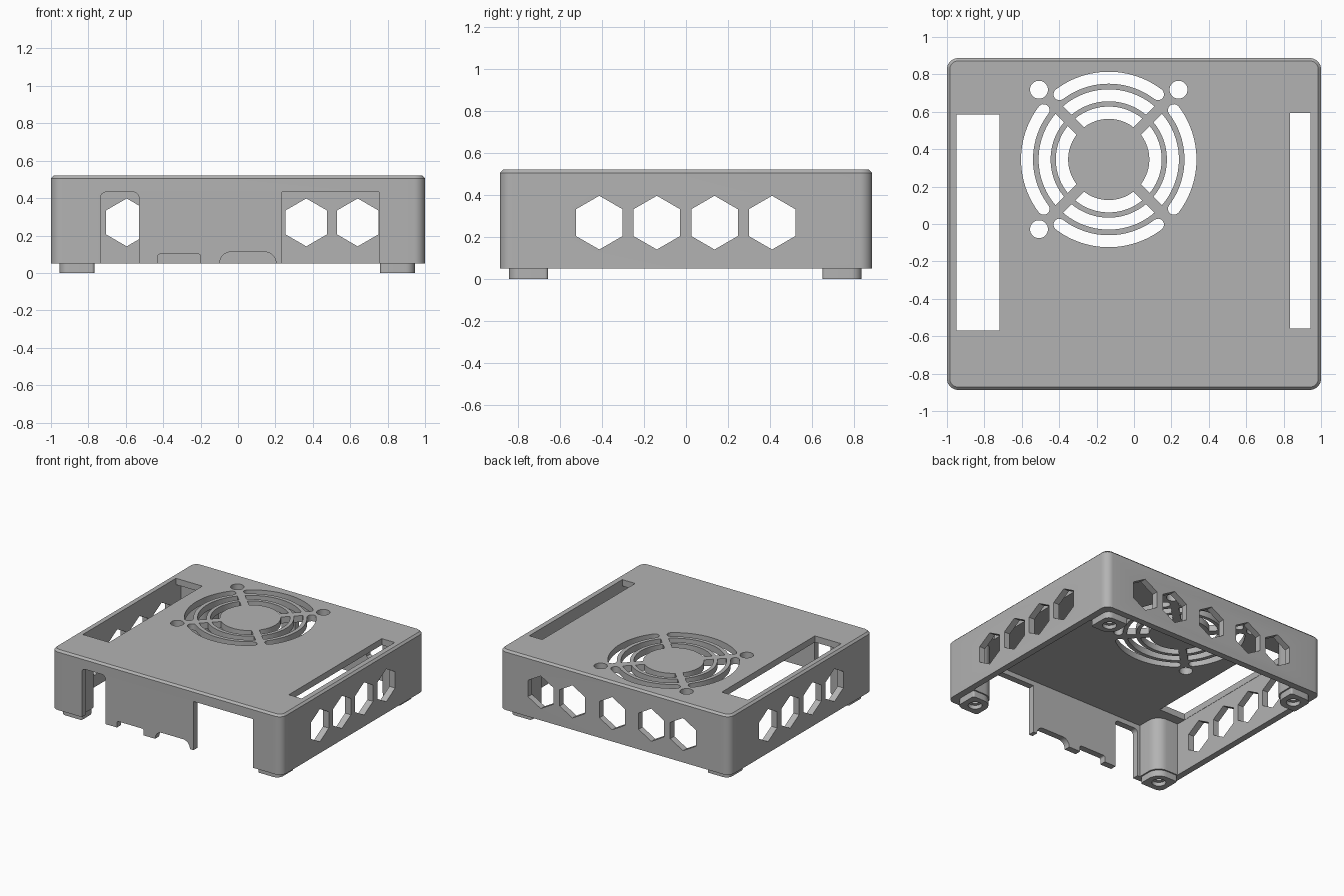
import bpy, bmesh
from math import sin, cos, pi, radians, asin

old = bpy.data.objects.get("Cube")
if old:
    bpy.data.objects.remove(old, do_unlink=True)

# One grey plastic for the whole part
grey = bpy.data.materials.new("grey_plastic")
grey.use_nodes = True
colour = (0.45, 0.45, 0.45, 1)
grey.diffuse_color = colour
grey.node_tree.nodes["Principled BSDF"].inputs["Base Color"].default_value = colour


def arc(cx, cy, r, start, end, n=8):
    """Points on an arc, angles in radians."""
    return [(cx + r * cos(start + (end - start) * i / n),
             cy + r * sin(start + (end - start) * i / n)) for i in range(n + 1)]


def circle(cx, cy, r, n=32):
    return arc(cx, cy, r, 0, 2 * pi, n)[:-1]


def hexagon(cx, cy, r=0.128):
    return arc(cx, cy, r, pi / 2, 2.5 * pi, 6)[:-1]


def rounded(x0, x1, y0, y1, radii=(0, 0, 0, 0)):
    """Rectangle with a radius per corner: ++, -+, --, +-."""
    pts = []
    corners = [(x1, y1, -1, -1), (x0, y1, 1, -1), (x0, y0, 1, 1), (x1, y0, -1, 1)]
    for k, ((x, y, dx, dy), r) in enumerate(zip(corners, radii)):
        if r:
            pts += arc(x + dx * r, y + dy * r, r, k * pi / 2, (k + 1) * pi / 2)
        else:
            pts.append((x, y))
    return pts


def add_prism(bm, pts, axis, lo, hi):
    """Extrude a flat profile along an axis from lo to hi."""
    place = {"x": lambda u, v, w: (w, u, v),
             "y": lambda u, v, w: (u, w, v),
             "z": lambda u, v, w: (u, v, w)}[axis]
    a = [bm.verts.new(place(u, v, lo)) for u, v in pts]
    b = [bm.verts.new(place(u, v, hi)) for u, v in pts]
    faces = [bm.faces.new(a), bm.faces.new(b[::-1])]
    for i in range(len(pts)):
        j = (i + 1) % len(pts)
        faces.append(bm.faces.new((a[j], a[i], b[i], b[j])))
    bmesh.ops.recalc_face_normals(bm, faces=faces)


def make_object(name, bm):
    mesh = bpy.data.meshes.new(name)
    bm.to_mesh(mesh)
    bm.free()
    ob = bpy.data.objects.new(name, mesh)
    bpy.context.collection.objects.link(ob)
    return ob


def combine(target, bm, operation):
    """Apply a boolean with the given solids, then drop the helper."""
    tool = make_object("helper", bm)
    mod = target.modifiers.new("cut", "BOOLEAN")
    mod.operation = operation
    mod.solver = "EXACT"
    mod.use_self = True
    mod.object = tool
    bpy.context.view_layer.objects.active = target
    bpy.ops.object.modifier_apply(modifier=mod.name)
    bpy.data.objects.remove(tool, do_unlink=True)


# Outer body with rounded corners and a chamfered top edge
bm = bmesh.new()
add_prism(bm, rounded(-1, 1, -0.887, 0.887, [0.06] * 4), "z", 0.05, 0.52)
top_edges = [e for e in bm.edges if all(v.co.z > 0.51 for v in e.verts)]
bmesh.ops.bevel(bm, geom=top_edges, offset=0.015, segments=1, affect="EDGES")
cover = make_object("case_cover", bm)

# Hollow inside
bm = bmesh.new()
add_prism(bm, rounded(-0.95, 0.95, -0.837, 0.837, [0.02] * 4), "z", -0.1, 0.47)
combine(cover, bm, "DIFFERENCE")

# Corner posts, then the feet below them
corners = [(sx, sy) for sx in (-1, 1) for sy in (-1, 1)]


def foot_centre(sx, sy):
    return sx * 0.857 - 0.004, sy * 0.747 - 0.003


def corner_radii(sx, sy):
    order = [(1, 1), (-1, 1), (-1, -1), (1, -1)]
    return [0.09 if c == (-sx, -sy) else 0.05 if c == (sx, sy) else 0.015 for c in order]


posts, feet, holes, bores = (bmesh.new() for _ in range(4))
for sx, sy in corners:
    cx, cy = foot_centre(sx, sy)
    xs = sorted((sx * 0.757, sx * 0.975))
    ys = sorted((sy * 0.647, sy * 0.862))
    add_prism(posts, rounded(*xs, *ys, corner_radii(sx, sy)), "z", 0.05, 0.49)
    h = 0.093
    add_prism(feet, rounded(cx - h, cx + h, cy - h, cy + h, corner_radii(sx, sy)),
              "z", 0, 0.08)
    add_prism(holes, circle(cx, cy, 0.025, 20), "z", -0.1, 0.3)
    add_prism(bores, circle(cx, cy, 0.05, 24), "z", -0.1, 0.03)
combine(cover, posts, "UNION")
combine(cover, feet, "UNION")
combine(cover, holes, "DIFFERENCE")
combine(cover, bores, "DIFFERENCE")

# Hexagonal vents in the sides and back
bm = bmesh.new()
for y in (-0.413, -0.139, 0.136, 0.41):
    for lo, hi in ((-1.1, -0.9), (0.9, 1.1)):
        add_prism(bm, hexagon(y, 0.268), "x", lo, hi)
for x in (-0.595, -0.32, 0.02, 0.365, 0.64):
    add_prism(bm, hexagon(x, 0.27), "y", 0.8, 1)

# Port openings along the front
for opening in (rounded(-0.735, -0.53, -0.1, 0.432, (0.03, 0.03, 0, 0)),
                rounded(0.235, 0.753, -0.1, 0.432),
                rounded(-0.43, -0.2, -0.1, 0.1, (0.012, 0.012, 0, 0)),
                rounded(-0.098, 0.203, -0.1, 0.112, (0.06, 0.06, 0, 0))):
    add_prism(bm, opening, "y", -1, -0.8)
combine(cover, bm, "DIFFERENCE")

# Long slots in the top
bm = bmesh.new()
add_prism(bm, rounded(-0.948, -0.72, -0.57, 0.585), "z", 0.4, 0.6)
add_prism(bm, rounded(0.833, 0.945, -0.56, 0.593), "z", 0.4, 0.6)

# Fan grille: three rings of four slots around a solid hub
fan_x, fan_y = -0.135, 0.345


def grille_slot(r0, r1, middle, round_ends):
    mid, half = (r0 + r1) / 2, (r1 - r0) / 2
    if round_ends:
        a = radians(45) - asin((0.028 + half) / mid)
        lo, hi = middle - a, middle + a
        pts = arc(0, 0, r1, lo, hi, 24)
        pts += arc(mid * cos(hi), mid * sin(hi), half, hi, hi + pi)[1:-1]
        pts += arc(0, 0, r0, hi, lo, 24)
        pts += arc(mid * cos(lo), mid * sin(lo), half, lo + pi, lo + 2 * pi)[1:-1]
    else:
        a0, a1 = (radians(45) - asin(0.028 / r) for r in (r0, r1))
        pts = arc(0, 0, r1, middle - a1, middle + a1, 24)
        pts += arc(0, 0, r0, middle + a0, middle - a0, 24)
    return [(fan_x + x, fan_y + y) for x, y in pts]


for r0, r1, round_ends in ((0.217, 0.283, False), (0.311, 0.375, False), (0.405, 0.469, True)):
    for k in range(4):
        add_prism(bm, grille_slot(r0, r1, k * pi / 2, round_ends), "z", 0.4, 0.6)

# Fan screw holes at three corners
for sx, sy in ((-1, 1), (1, 1), (-1, -1)):
    add_prism(bm, circle(fan_x + sx * 0.373, fan_y + sy * 0.373, 0.048), "z", 0.4, 0.6)
combine(cover, bm, "DIFFERENCE")

# Finish: colour and shading
cover.data.materials.clear()
cover.data.materials.append(grey)
for face in cover.data.polygons:
    face.material_index = 0
bpy.ops.object.select_all(action="DESELECT")
cover.select_set(True)
bpy.context.view_layer.objects.active = cover
bpy.ops.object.shade_smooth_by_angle(angle=radians(30))
